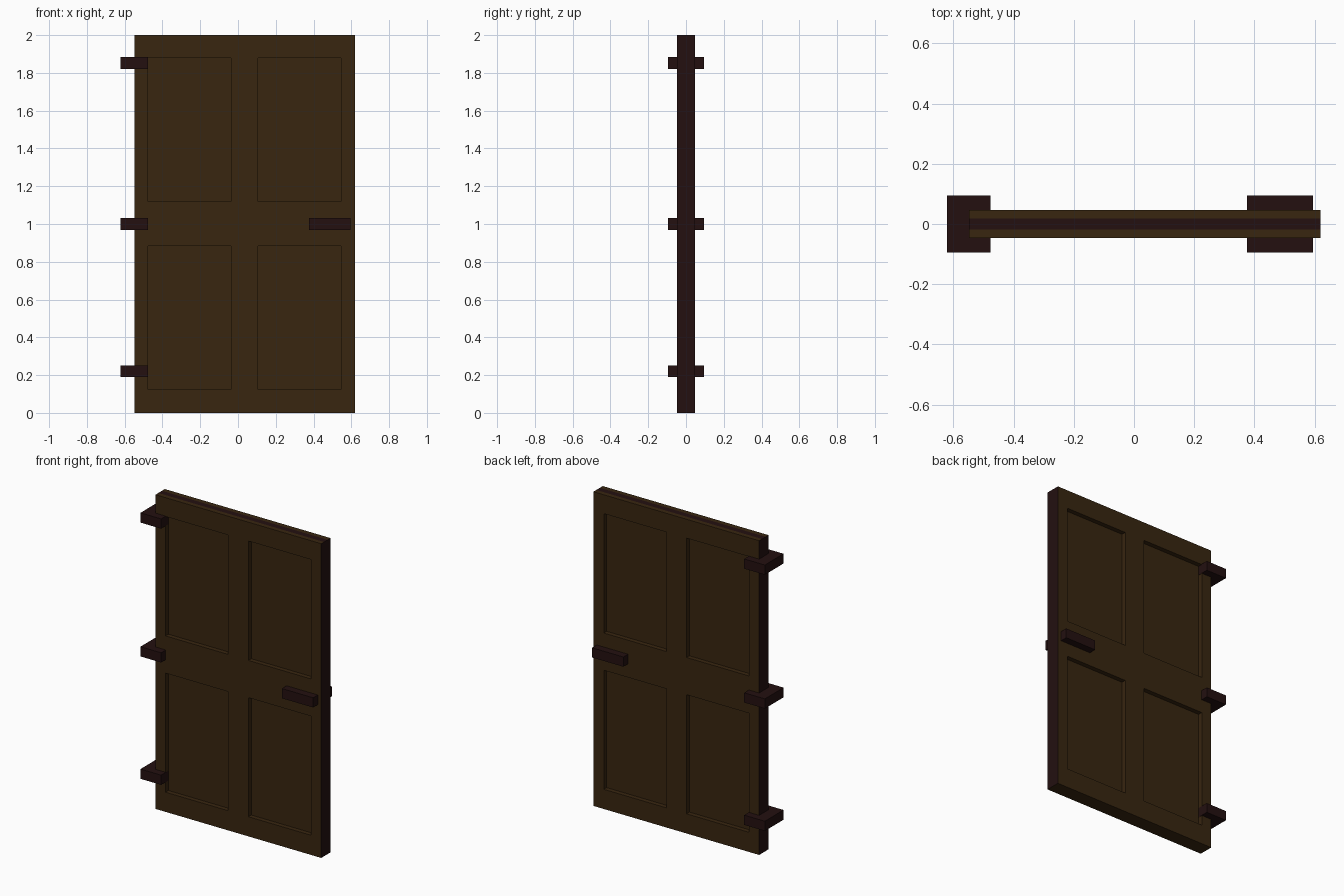
import bpy, bmesh

if "Cube" in bpy.data.objects:
    bpy.data.objects.remove(bpy.data.objects["Cube"])


def material(name, rgb):
    m = bpy.data.materials.new(name)
    m.diffuse_color = (*rgb, 1)
    m.use_nodes = True
    m.node_tree.nodes["Principled BSDF"].inputs["Base Color"].default_value = m.diffuse_color
    return m


BROWN = material("brown wood", (0.040, 0.019, 0.005))
DARK = material("dark metal", (0.017, 0.005, 0.005))


def finish(name, bm, dark_rule):
    bmesh.ops.recalc_face_normals(bm, faces=bm.faces)
    me = bpy.data.meshes.new(name)
    me.materials.append(BROWN)
    me.materials.append(DARK)
    for f in bm.faces:
        f.material_index = int(dark_rule(f))
    bm.to_mesh(me)
    bm.free()
    ob = bpy.data.objects.new(name, me)
    bpy.context.collection.objects.link(ob)
    return ob


def box(name, x0, x1, y0, y1, z0, z1, dark_rule=lambda f: True):
    bm = bmesh.new()
    bmesh.ops.create_cube(bm, size=1)
    for v in bm.verts:
        v.co = (x1 if v.co.x > 0 else x0,
                y1 if v.co.y > 0 else y0,
                z1 if v.co.z > 0 else z0)
    return finish(name, bm, dark_rule)


X = [-0.548, -0.477, -0.037, 0.106, 0.546, 0.619]
Z = [0, 0.125, 0.883, 1.12, 1.88, 2.0]
CORE, HALF = 0.018, 0.047

# Thin full-size core; its exposed side and top edges are dark
box("door_core", X[0], X[-1], -CORE, CORE, Z[0], Z[-1],
    lambda f: abs(f.normal.x) > 0.5 or f.normal.z > 0.5)

# Four-panel frame on each face, with dark outer side edges
for name, side in (("front_frame", -1), ("back_frame", 1)):
    bm = bmesh.new()
    grid = [[bm.verts.new((x, side * CORE, z)) for z in Z] for x in X]
    for i in range(5):
        for j in range(5):
            if i in (1, 3) and j in (1, 3):
                continue    # panel opening
            bm.faces.new((grid[i][j], grid[i + 1][j],
                          grid[i + 1][j + 1], grid[i][j + 1]))
    ext = bmesh.ops.extrude_face_region(bm, geom=bm.faces[:], use_keep_orig=True)
    for v in ext["geom"]:
        if isinstance(v, bmesh.types.BMVert):
            v.co.y = side * HALF
    finish(name, bm, lambda f: abs(f.normal.x) > 0.5 and
           min(abs(f.calc_center_median().x - X[0]),
               abs(f.calc_center_median().x - X[-1])) < 0.01)

# Hinges wrapping the left edge
for name, z in (("lower_hinge", 0.221), ("middle_hinge", 1.0), ("upper_hinge", 1.852)):
    box(name, -0.621, -0.476, -0.094, 0.094, z - 0.031, z + 0.031)

# Handle on both faces
box("handle", 0.375, 0.595, -0.094, 0.094, 0.969, 1.031)
